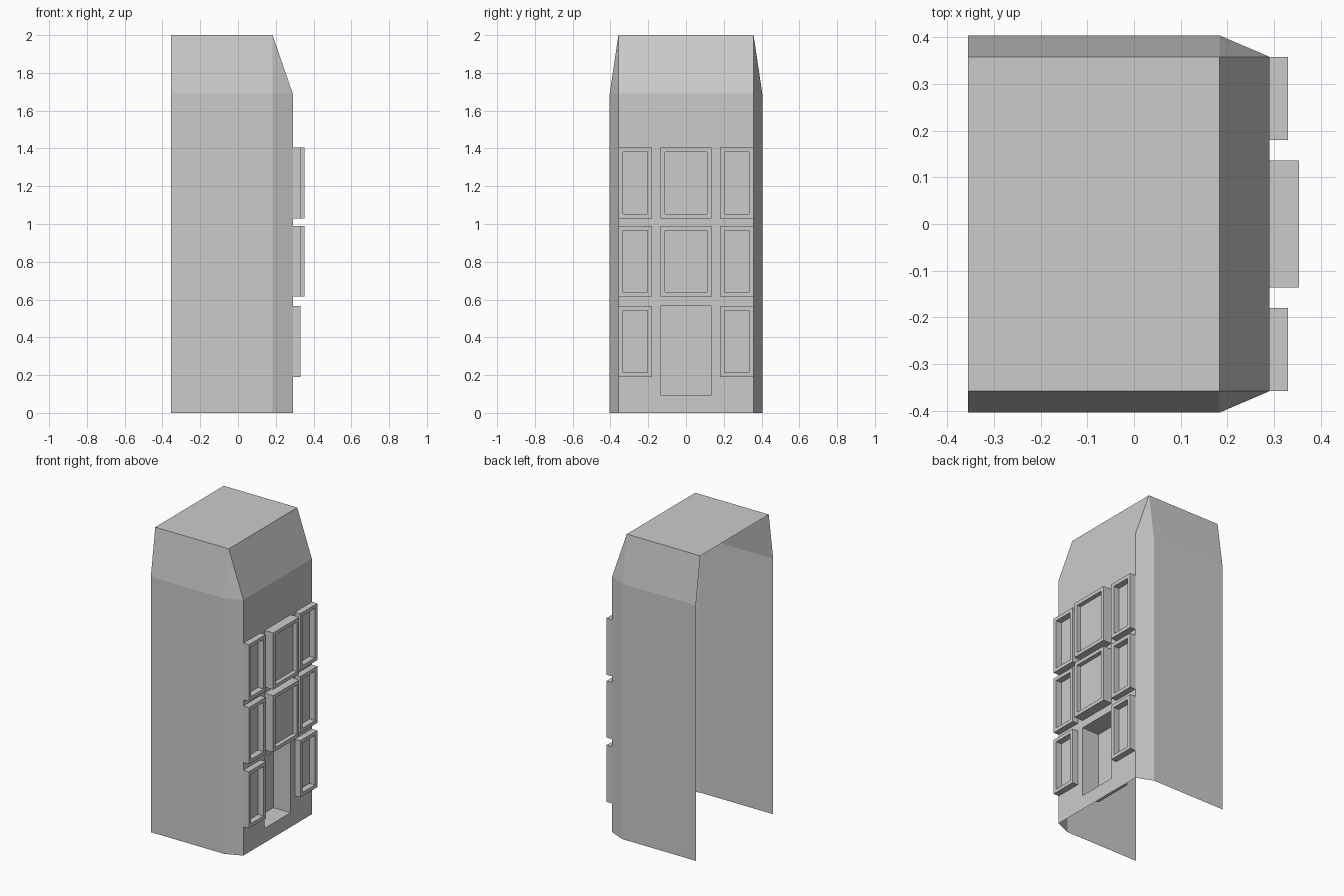
import bpy, bmesh

if "Cube" in bpy.data.objects:
    bpy.data.objects.remove(bpy.data.objects["Cube"])

BACK, SHOULDER, WALL = -0.355, 0.183, 0.29   # x positions
SIDE, FACE = 0.404, 0.358                    # half widths
EAVE, TOP = 1.69, 2.0
MID, GAP = 0.136, 0.18                       # centre bay / side bay edges
ROWS = [(0.19, 0.565), (0.615, 0.99), (1.03, 1.405)]
DOOR_Z = 0.095


def add_object(name, bm):
    bmesh.ops.remove_doubles(bm, verts=bm.verts, dist=1e-5)
    mesh = bpy.data.meshes.new(name)
    bm.to_mesh(mesh)
    bm.free()
    obj = bpy.data.objects.new(name, mesh)
    bpy.context.collection.objects.link(obj)
    return obj


def face(bm, pts):
    return bm.faces.new([bm.verts.new(p) for p in pts])


def rect(x, y0, y1, z0, z1):
    return [(x, y0, z0), (x, y1, z0), (x, y1, z1), (x, y0, z1)]


def stack(name, rings):
    """Join successive rectangles and cap the last one."""
    bm = bmesh.new()
    for a, b in zip(rings, rings[1:]):
        for i in range(4):
            j = (i + 1) % 4
            face(bm, [a[i], a[j], b[j], b[i]])
    face(bm, rings[-1])
    return add_object(name, bm)


def window(name, y0, y1, z0, z1, out, pane):
    t = 0.024
    inner = (y0 + t, y1 - t, z0 + t, z1 - t)
    stack(name, [rect(WALL, y0, y1, z0, z1), rect(out, y0, y1, z0, z1),
                 rect(out, *inner), rect(pane, *inner)])


# Side walls, bevelled corners and tapered roof (back and bottom open)
bm = bmesh.new()
for s in (1, -1):
    plan = [(WALL, s * FACE), (SHOULDER, s * SIDE), (BACK, s * SIDE)]
    quads = [[(*a, 0), (*b, 0), (*b, EAVE), (*a, EAVE)] for a, b in zip(plan, plan[1:])]
    quads.append([(SHOULDER, s * SIDE, EAVE), (BACK, s * SIDE, EAVE),
                  (BACK, s * FACE, TOP), (SHOULDER, s * FACE, TOP)])
    quads.append([(WALL, s * FACE, EAVE), (SHOULDER, s * SIDE, EAVE), (SHOULDER, s * FACE, TOP)])
    for q in quads:
        face(bm, q if s > 0 else q[::-1])
face(bm, [(WALL, -FACE, EAVE), (WALL, FACE, EAVE), (SHOULDER, FACE, TOP), (SHOULDER, -FACE, TOP)])
face(bm, [(BACK, -FACE, TOP), (SHOULDER, -FACE, TOP), (SHOULDER, FACE, TOP), (BACK, FACE, TOP)])
add_object("building_shell", bm)

# Facade wall, leaving openings for the windows and the doorway
bm = bmesh.new()
ys = [-FACE, -GAP, -MID, MID, GAP, FACE]
zs = [0, DOOR_Z] + [z for r in ROWS for z in r] + [EAVE]
for i in range(5):
    for j in range(len(zs) - 1):
        in_row = j in (2, 4, 6)
        if (in_row and i in (0, 2, 4)) or (i == 2 and j == 1):
            continue
        face(bm, rect(WALL, ys[i], ys[i + 1], zs[j], zs[j + 1]))
add_object("facade_wall", bm)

# Windows: side bays on every floor, deeper centre bays on the upper two
for n, (z0, z1) in enumerate(ROWS):
    window(f"side_window_right_{n}", GAP, FACE, z0, z1, 0.33, WALL)
    window(f"side_window_left_{n}", -FACE, -GAP, z0, z1, 0.33, WALL)
    if n:
        window(f"centre_window_{n}", -MID, MID, z0, z1, 0.353, 0.325)

# Recessed doorway
door = (-MID, MID, DOOR_Z, ROWS[0][1])
stack("doorway", [rect(WALL, *door), rect(WALL - 0.125, *door)])
